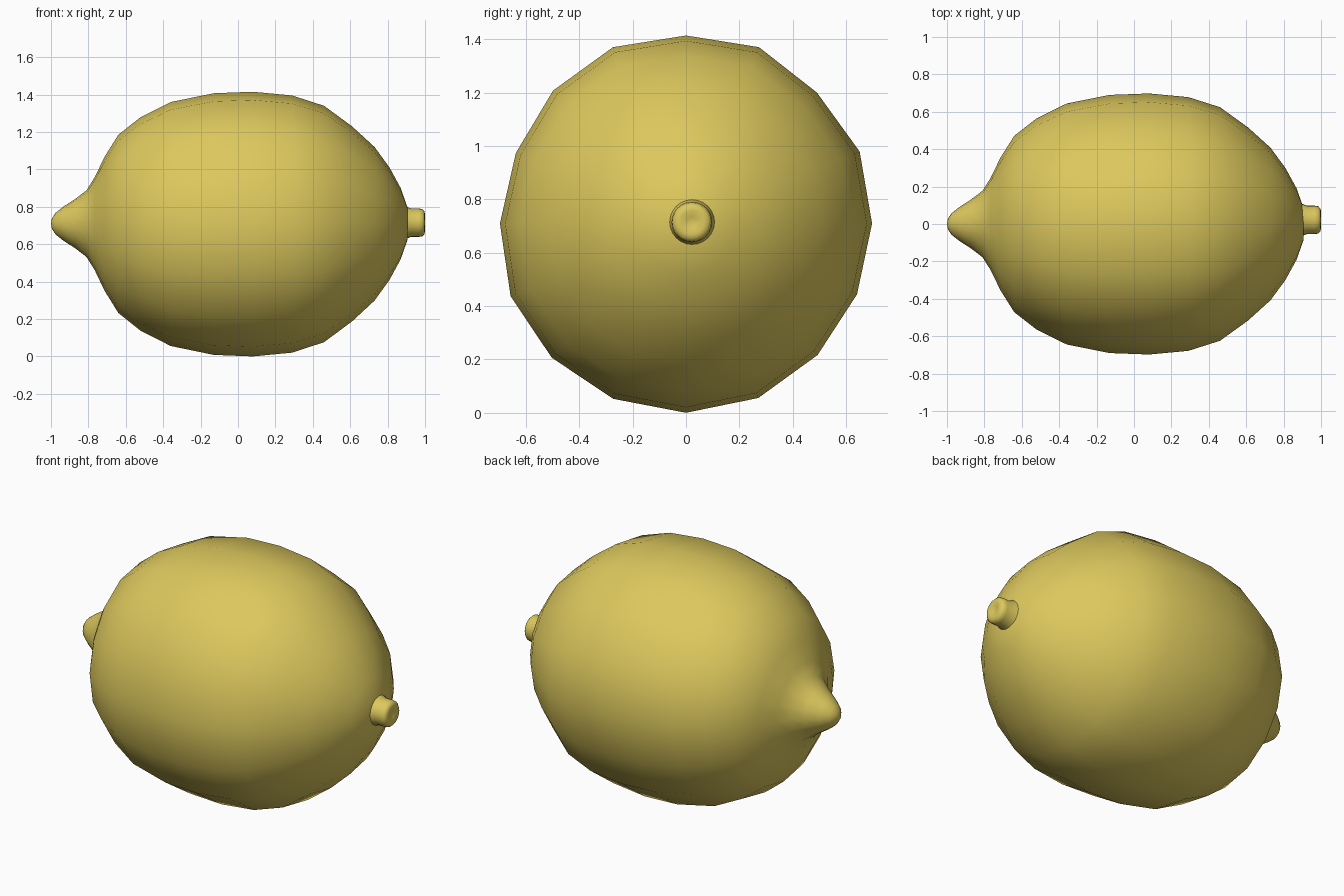
import bpy, bmesh, math

if "Cube" in bpy.data.objects:
    bpy.data.objects.remove(bpy.data.objects["Cube"])

CZ = 0.71  # height of the long axis

yellow = bpy.data.materials.new("lemon yellow")
yellow.diffuse_color = (0.72, 0.58, 0.11, 1)
yellow.use_nodes = True
yellow.node_tree.nodes["Principled BSDF"].inputs["Base Color"].default_value = yellow.diffuse_color


def lathe(name, profile, sides, cy=0.0, cz=CZ, scale=None):
    """Revolve (x, radius) points about the x axis; radius 0 makes a pole."""
    bm = bmesh.new()
    rings = []
    for x, r in profile:
        if r == 0:
            rings.append([bm.verts.new((x, cy, cz))])
            continue
        ring = []
        for i in range(sides):
            a = 2 * math.pi * i / sides
            k = 1 + (scale[i] - 1) * r / 0.7 if scale else 1
            ring.append(bm.verts.new((x, cy + r * k * math.cos(a),
                                      cz + r * k * math.sin(a))))
        rings.append(ring)
    for p, q in zip(rings, rings[1:]):
        for i in range(sides):
            j = (i + 1) % sides
            if len(p) == 1:
                bm.faces.new((p[0], q[i], q[j]))
            elif len(q) == 1:
                bm.faces.new((p[i], p[j], q[0]))
            else:
                bm.faces.new((p[i], p[j], q[j], q[i]))
    bmesh.ops.recalc_face_normals(bm, faces=bm.faces)
    for f in bm.faces:
        f.smooth = True
    me = bpy.data.meshes.new(name)
    bm.to_mesh(me)
    bm.free()
    me.materials.append(yellow)
    ob = bpy.data.objects.new(name, me)
    bpy.context.collection.objects.link(ob)
    return ob


# Fruit with its pointed tip, slightly uneven around its sixteen sides
uneven = [0.99, 1.0, 0.985, 1.015, 1.0, 1.015, 1.0, 0.98,
          0.99, 1.01, 1.01, 1.01, 1.007, 1.005, 0.99, 0.985]
fruit = [(-1.0, 0), (-0.995, 0.028), (-0.975, 0.058), (-0.935, 0.09),
         (-0.87, 0.132), (-0.81, 0.178), (-0.765, 0.25), (-0.715, 0.355),
         (-0.64, 0.475), (-0.52, 0.57), (-0.36, 0.65), (-0.13, 0.697),
         (0.08, 0.705), (0.29, 0.685), (0.46, 0.63), (0.61, 0.52),
         (0.73, 0.41), (0.81, 0.3), (0.87, 0.19), (0.905, 0.09), (0.91, 0)]
lathe("lemon_fruit", fruit, 16, scale=uneven)

# Short stem stub with a slightly dished end
stem = [(0.87, 0.09), (0.905, 0.084), (0.925, 0.076), (0.965, 0.076),
        (0.985, 0.073), (0.996, 0.062), (1.0, 0.045), (0.992, 0.02),
        (0.988, 0)]
lathe("stem_stub", stem, 24, cy=0.022, cz=0.715)
